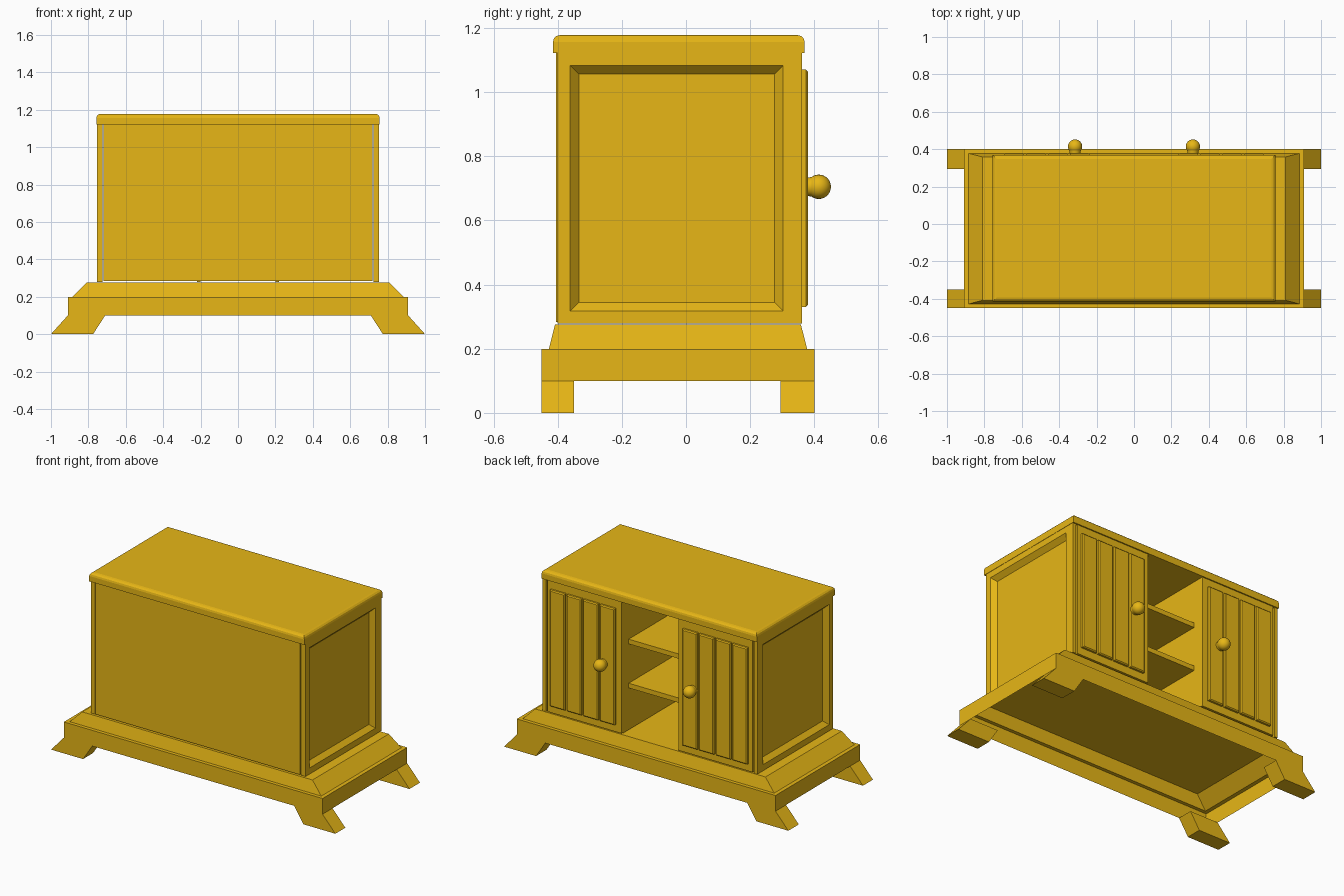
import bpy, bmesh
from mathutils import Matrix

if "Cube" in bpy.data.objects:
    bpy.data.objects.remove(bpy.data.objects["Cube"])

gold = bpy.data.materials.new("gold_paint")
gold.diffuse_color = (0.80, 0.47, 0.008, 1)
gold.use_nodes = True
gold.node_tree.nodes["Principled BSDF"].inputs["Base Color"].default_value = gold.diffuse_color


def finish(name, bm):
    bmesh.ops.recalc_face_normals(bm, faces=bm.faces)
    me = bpy.data.meshes.new(name)
    bm.to_mesh(me)
    bm.free()
    ob = bpy.data.objects.new(name, me)
    me.materials.append(gold)
    bpy.context.collection.objects.link(ob)
    return ob


def box_bm(x, y, z):
    bm = bmesh.new()
    bmesh.ops.create_cube(bm, size=1)
    for v in bm.verts:
        v.co = [lo + (c + 0.5) * (hi - lo) for c, (lo, hi) in zip(v.co, (x, y, z))]
    return bm


def box(name, x, y, z):
    return finish(name, box_bm(x, y, z))


def span(s, a, b):
    return tuple(sorted((s * a, s * b)))


# Hollow stepped plinth, open underneath: (half x, half y, z) rings
bm = bmesh.new()
rings = []
for hx, hy, z in [(0.91, 0.425, 0.10), (0.91, 0.425, 0.20),
                  (0.885, 0.4025, 0.20), (0.81, 0.3835, 0.275)]:
    rings.append([bm.verts.new((sx * hx, sy * hy - 0.025, z))
                  for sx, sy in ((-1, -1), (1, -1), (1, 1), (-1, 1))])
for a, b in zip(rings, rings[1:]):
    for i in range(4):
        j = (i + 1) % 4
        bm.faces.new((a[i], a[j], b[j], b[i]))
bm.faces.new(rings[-1])
finish("plinth", bm)

# Splayed feet
foot_profile = [(1.0, 0), (0.91, 0.10), (0.71, 0.10), (0.775, 0)]
for s in (-1, 1):
    for end, y0, y1 in (("front", -0.45, -0.35), ("back", 0.295, 0.40)):
        bm = bmesh.new()
        face = bm.faces.new([bm.verts.new((s * x, y0, z)) for x, z in foot_profile])
        ext = bmesh.ops.extrude_face_region(bm, geom=[face], use_keep_orig=True)
        verts = [v for v in ext["geom"] if isinstance(v, bmesh.types.BMVert)]
        bmesh.ops.translate(bm, verts=verts, vec=(0, y1 - y0, 0))
        finish(f"{end}_foot_{'right' if s > 0 else 'left'}", bm)

# Plain panel on the -y side
box("plain_panel", (-0.718, 0.718), (-0.405, -0.39), (0.283, 1.125))

# Top board with rounded upper edges
bm = box_bm((-0.757, 0.757), (-0.415, 0.37), (1.122, 1.178))
edges = [e for e in bm.edges if all(v.co.z > 1.15 for v in e.verts)]
bmesh.ops.bevel(bm, geom=edges, offset=0.022, segments=3, profile=0.5, affect='EDGES')
finish("top_board", bm)

for s in (-1, 1):
    side = "right" if s > 0 else "left"

    # Side panel with bevelled recess
    bm = box_bm(span(s, 0.725, 0.755), (-0.40, 0.342), (0.279, 1.122))
    bm.normal_update()
    outer = [f for f in bm.faces if f.normal.x * s > 0.9]
    bmesh.ops.inset_region(bm, faces=outer, thickness=0.055)
    bmesh.ops.inset_region(bm, faces=outer, thickness=0.038)
    bmesh.ops.translate(bm, verts=outer[0].verts, vec=(-s * 0.028, 0, 0))
    finish(f"side_panel_{side}", bm)

    # Corner strip and inner divider
    box(f"corner_strip_{side}", span(s, 0.733, 0.755), (0.342, 0.362), (0.279, 1.122))
    box(f"divider_{side}", span(s, 0.20, 0.22), (-0.39, 0.342), (0.279, 1.122))

    # Door backing with four raised slats
    box(f"door_{side}", span(s, 0.20, 0.72), (0.342, 0.362), (0.283, 1.122))
    for i in range(4):
        x0 = 0.238 + i * 0.117
        bm = box_bm(span(s, x0, x0 + 0.105), (0.358, 0.38), (0.33, 1.07))
        edges = [e for e in bm.edges if all(v.co.y > 0.37 for v in e.verts)]
        bmesh.ops.bevel(bm, geom=edges, offset=0.006, segments=1, affect='EDGES')
        finish(f"door_slat_{side}_{i + 1}", bm)

    # Knob: short neck and ball
    bm = bmesh.new()
    turn = Matrix.Rotation(1.5707963, 4, 'X')
    bmesh.ops.create_uvsphere(bm, u_segments=24, v_segments=14, radius=0.038,
                              matrix=Matrix.Translation((s * 0.315, 0.414, 0.705)) @ turn)
    bmesh.ops.create_cone(bm, cap_ends=True, segments=24, radius1=0.033, radius2=0.028,
                          depth=0.03,
                          matrix=Matrix.Translation((s * 0.315, 0.391, 0.705)) @ turn)
    knob = finish(f"knob_{side}", bm)
    bpy.ops.object.select_all(action='DESELECT')
    knob.select_set(True)
    bpy.context.view_layer.objects.active = knob
    bpy.ops.object.shade_smooth_by_angle()

# Shelves in the open middle bay
for i, z in enumerate((0.56, 0.84)):
    box(f"shelf_{i + 1}", (-0.20, 0.20), (-0.39, 0.29), (z - 0.015, z + 0.015))
